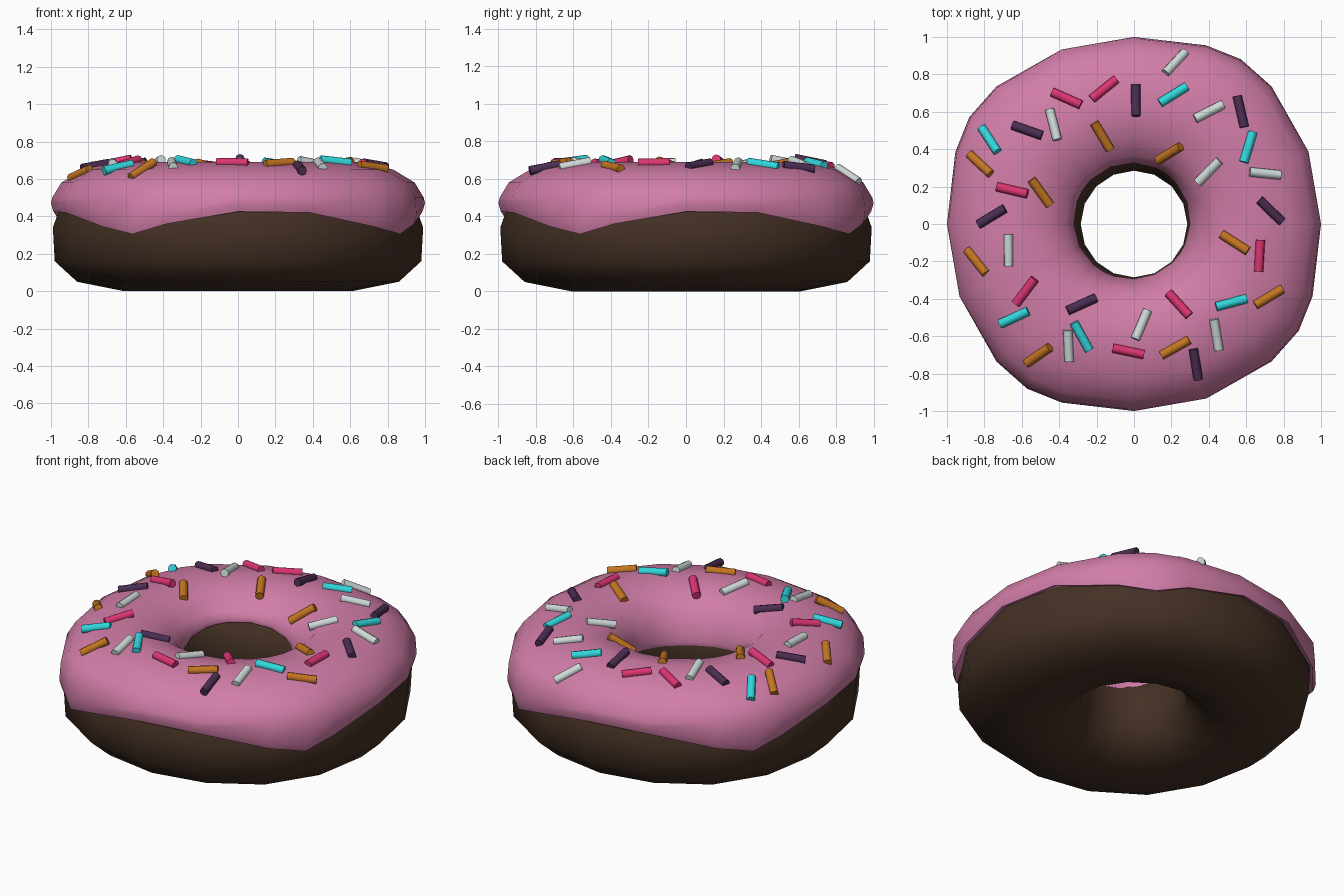
import bpy, bmesh, math
from mathutils import Vector, Matrix
from mathutils.bvhtree import BVHTree

if "Cube" in bpy.data.objects:
    bpy.data.objects.remove(bpy.data.objects["Cube"])


def material(name, rgb):
    m = bpy.data.materials.new(name)
    m.diffuse_color = (*rgb, 1)
    m.use_nodes = True
    m.node_tree.nodes["Principled BSDF"].inputs["Base Color"].default_value = m.diffuse_color
    return m


def finish(name, bm, mat, angle):
    bmesh.ops.recalc_face_normals(bm, faces=bm.faces[:])
    me = bpy.data.meshes.new(name)
    bm.to_mesh(me)
    ob = bpy.data.objects.new(name, me)
    bpy.context.collection.objects.link(ob)
    me.materials.append(mat)
    bpy.ops.object.select_all(action='DESELECT')
    ob.select_set(True)
    bpy.context.view_layer.objects.active = ob
    bpy.ops.object.shade_smooth_by_angle(angle=math.radians(angle))
    return ob


def ring(columns, profile):
    """Sweep a closed (radius, height) profile round z; columns repeat each quarter turn."""
    bm = bmesh.new()
    loops = []
    for q in range(4):
        for col in columns:
            a = math.radians(-90 + col[0] + 90 * q)
            loops.append([bm.verts.new((r * math.cos(a), r * math.sin(a), z))
                          for r, z in profile(a, *col[1:])])
    n = len(loops[0])
    for i, cur in enumerate(loops):
        nxt = loops[(i + 1) % len(loops)]
        for j in range(n):
            k = (j + 1) % n
            bm.faces.new((cur[j], nxt[j], nxt[k], cur[k]))
    bmesh.ops.recalc_face_normals(bm, faces=bm.faces[:])
    return bm


def stretch(r, k):
    # widen the outside while keeping the hole round
    return r * (1 + (k - 1) * max(0, r - 0.3) / 0.7)


# Dough: rounded-square ring
def dough_profile(a, k):
    pts = [(0.99, 0.34), (0.98, 0.16), (0.86, 0.05), (0.61, 0), (0.42, 0.05),
           (0.31, 0.16), (0.285, 0.34), (0.32, 0.47), (0.43, 0.6),
           (0.63, 0.655), (0.83, 0.6), (0.94, 0.48)]
    return [(stretch(r, k), z) for r, z in pts]


dough = ring([(0, 1.0), (22.5, 1.0), (45, 1.025), (67.5, 1.015)], dough_profile)
finish("dough", dough, material("chocolate dough", (0.058, 0.03, 0.018)), 60)


# Icing: shell with one drip per quarter, and a lower inner edge at one side of the hole
def icing_profile(a, k, edge):
    t = 0.5 + 0.5 * math.cos(a + math.radians(55))
    inner_r, inner_z = 0.33 - 0.04 * t, 0.52 - 0.13 * t
    pts = [(0.95, edge + 0.015), (0.987, edge), (1.0, edge + 0.045), (0.993, 0.5),
           (0.945, 0.58), (0.83, 0.65), (0.64, 0.69), (0.46, 0.655), (0.365, 0.58),
           (inner_r, inner_z + 0.03), (inner_r + 0.004, inner_z),
           (inner_r + 0.05, inner_z + 0.01), (0.45, 0.59), (0.64, 0.64), (0.82, 0.59)]
    return [(stretch(r, k), z) for r, z in pts]


icing = ring([(0, 1.0, 0.425), (22.5, 1.01, 0.42), (45, 1.04, 0.345),
              (57, 1.05, 0.305), (68, 1.03, 0.36)], icing_profile)
tree = BVHTree.FromBMesh(icing)
finish("icing", icing, material("pink icing", (0.64, 0.205, 0.39)), 60)

# Sprinkles: x, y, heading in degrees
sprinkles = {
    "magenta": ((0.72, 0.035, 0.17), [
        (-.16, .72, 40), (-.36, .67, -25), (-.65, .18, -13), (-.58, -.36, 52),
        (-.03, -.68, -12), (.24, -.43, -48), (.67, -.17, 87)]),
    "white": ((0.62, 0.7, 0.69), [
        (.22, .86, 55), (-.43, .53, -75), (.40, .60, 28), (.40, .28, 45),
        (.70, .27, -5), (-.67, -.14, 90), (.04, -.54, 68), (-.35, -.65, -88),
        (.44, -.59, -80)]),
    "cyan": ((0.03, 0.68, 0.72), [
        (.21, .69, 33), (-.77, .45, -50), (.61, .41, 72), (-.64, -.50, 25),
        (-.28, -.60, -62), (.52, -.42, 14)]),
    "orange": ((0.55, 0.18, 0.015), [
        (-.17, .47, -60), (.19, .38, 42), (-.82, .32, -35), (-.50, .17, -53),
        (-.84, -.20, -43), (-.51, -.70, 38), (.22, -.66, 30), (.54, -.10, -32),
        (.72, -.39, 30)]),
    "purple": ((0.07, 0.026, 0.085), [
        (.01, .66, 90), (-.57, .50, -20), (.57, .60, -78), (-.76, .04, 30),
        (.73, .07, -43), (-.28, -.43, 25), (.33, -.75, -80)]),
}
for colour, (rgb, places) in sprinkles.items():
    bm = bmesh.new()
    for x, y, deg in places:
        hit, normal, _, _ = tree.ray_cast(Vector((x, y, 2)), Vector((0, 0, -1)))
        if normal.z < 0:
            normal = -normal
        a = math.radians(deg)
        along = Vector((math.cos(a), math.sin(a), 0))
        # lie the stick on the local slope
        along = (along - normal * along.dot(normal) / normal.z ** 0).normalized()
        side = normal.cross(along)
        m = Matrix((side, normal, along)).transposed().to_4x4()
        m.translation = hit + normal * 0.006
        bmesh.ops.create_cone(bm, cap_ends=True, segments=8, radius1=0.025,
                              radius2=0.025, depth=0.17, matrix=m)
    finish(colour + "_sprinkles", bm, material(colour + " sprinkle", rgb), 50)
